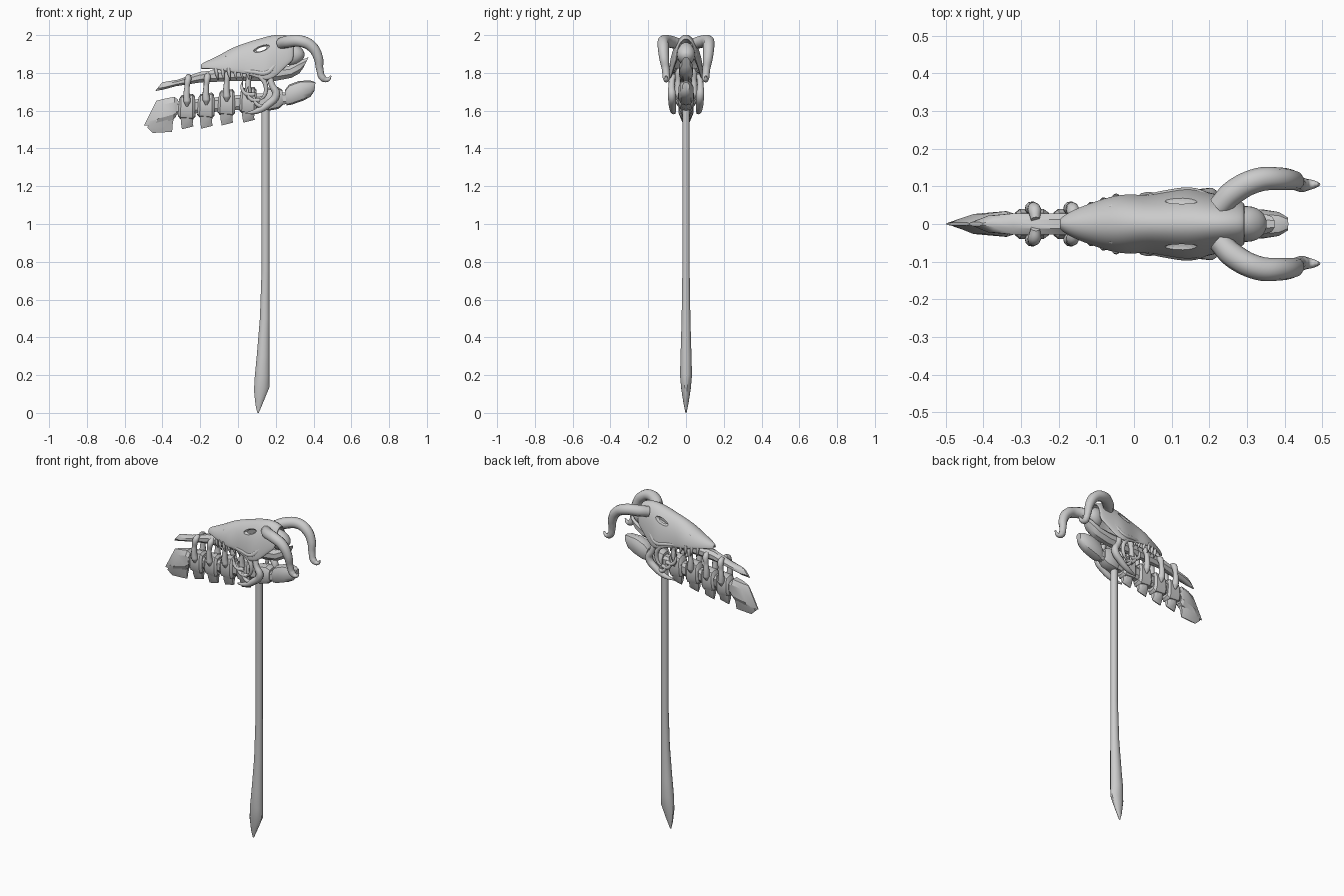
import bpy, bmesh, math
from mathutils import Vector


def finish(ob, angle=35):
    bpy.ops.object.select_all(action='DESELECT')
    ob.select_set(True)
    bpy.context.view_layer.objects.active = ob
    bpy.ops.object.shade_smooth_by_angle(angle=math.radians(angle))


def spow(v, p):
    return math.copysign(abs(v) ** p, v)


def loft(name, stations, n=12, p=1.0, arch=False, sub=0, angle=35):
    """Stations are (xa, za, xb, zb, half_width): a and b are opposite points of a ring."""
    bm = bmesh.new()
    rings = []
    for xa, za, xb, zb, hw in stations:
        a, b = Vector((xa, 0, za)), Vector((xb, 0, zb))
        ring = []
        for i in range(n):
            t = math.pi * i / (n - 1) if arch else 2 * math.pi * (i + .5) / n
            c, s = spow(math.cos(t), p), spow(math.sin(t), p)
            v = b + (a - b) * (s if arch else (s + 1) / 2)
            v.y = hw * c
            ring.append(bm.verts.new(v))
        rings.append(ring)
    for r, q in zip(rings, rings[1:]):
        for i in range(n - 1 if arch else n):
            j = (i + 1) % n
            bm.faces.new((r[i], r[j], q[j], q[i]))
    if not arch:
        bm.faces.new(rings[0])
        bm.faces.new(rings[-1])
    bmesh.ops.recalc_face_normals(bm, faces=bm.faces)
    me = bpy.data.meshes.new(name)
    bm.to_mesh(me)
    bm.free()
    ob = bpy.data.objects.new(name, me)
    bpy.context.collection.objects.link(ob)
    if arch:
        m = ob.modifiers.new("thickness", 'SOLIDIFY')
        m.thickness, m.offset = .014, 0
    if sub:
        ob.modifiers.new("smooth", 'SUBSURF').levels = sub
        ob.modifiers["smooth"].render_levels = sub
    finish(ob, angle)
    return ob


def tube(name, pts, side=1, res=6):
    """Tapered tube through points (x, y, z, radius)."""
    cu = bpy.data.curves.new(name, 'CURVE')
    cu.dimensions = '3D'
    cu.bevel_depth, cu.bevel_resolution = 1.0, 3
    cu.resolution_u, cu.use_fill_caps = res, True
    sp = cu.splines.new('BEZIER')
    sp.bezier_points.add(len(pts) - 1)
    for bp, (x, y, z, r) in zip(sp.bezier_points, pts):
        bp.co, bp.radius = (x, y * side, z), r
        bp.handle_left_type = bp.handle_right_type = 'AUTO'
    ob = bpy.data.objects.new(name, cu)
    bpy.context.collection.objects.link(ob)
    bpy.ops.object.select_all(action='DESELECT')
    ob.select_set(True)
    bpy.context.view_layer.objects.active = ob
    bpy.ops.object.convert(target='MESH')
    finish(bpy.context.view_layer.objects.active, 50)


# Shaft with a flared, pointed foot
loft("handle", [(.167, 1.66, .124, 1.66, .02), (.167, .75, .124, .75, .02),
                (.168, .5, .115, .5, .024), (.168, .3, .098, .3, .03),
                (.168, .2, .088, .2, .033), (.168, .137, .083, .12, .026),
                (.14, .07, .092, .04, .014), (.110, 0, .102, 0, .003)], n=12)

# Hollow skull with eye sockets and nostrils
skull = loft("skull", [(-.198, 1.838, -.198, 1.82, .008), (-.16, 1.858, -.16, 1.822, .032),
                       (-.10, 1.885, -.10, 1.815, .055), (-.04, 1.922, -.03, 1.80, .077),
                       (.02, 1.947, .03, 1.797, .069), (.08, 1.966, .09, 1.775, .08),
                       (.15, 1.988, .15, 1.755, .092), (.2, 1.998, .2, 1.775, .078),
                       (.25, 1.998, .25, 1.83, .065), (.295, 1.98, .295, 1.865, .052)],
             n=13, arch=True, sub=2, angle=60)
for s in (-1, 1):
    for nm, loc, sc, rot in (("eye_cutter", (.125, .068, 1.93), (.048, .028, .016), -.35),
                             ("nostril_cutter", (-.065, .066, 1.888), (.016, .02, .008), -.3)):
        bpy.ops.mesh.primitive_uv_sphere_add(segments=16, ring_count=10, radius=1,
                                             location=(loc[0], loc[1] * s, loc[2]),
                                             rotation=(0, rot, 0))
        cut = bpy.context.object
        cut.name, cut.scale = nm, sc
        cut.hide_render = True
        cut.hide_set(True)
        m = skull.modifiers.new("socket", 'BOOLEAN')
        m.operation, m.object, m.solver = 'DIFFERENCE', cut, 'EXACT'

# Rounded back of the skull
loft("cranium", [(.25, 1.96, .25, 1.84, .03), (.28, 1.968, .28, 1.835, .05),
                 (.32, 1.95, .31, 1.84, .05), (.345, 1.925, .335, 1.86, .036),
                 (.355, 1.90, .35, 1.88, .012)], n=14, sub=1)

# Upper beam running below the skull
loft("upper_beam", [(-.40, 1.752, -.44, 1.702, .006), (-.37, 1.757, -.395, 1.71, .024),
                    (-.32, 1.765, -.33, 1.728, .03), (-.2, 1.808, -.2, 1.747, .03),
                    (0, 1.83, 0, 1.755, .032), (.2, 1.835, .2, 1.755, .036),
                    (.27, 1.84, .285, 1.772, .04), (.33, 1.87, .325, 1.795, .036),
                    (.375, 1.885, .345, 1.825, .022)], n=8)

# Lower spine core, front blade and rear end piece
loft("spine_core", [(-.34, 1.65, -.34, 1.575, .028), (.05, 1.69, .05, 1.605, .03),
                    (.27, 1.70, .27, 1.635, .028)], n=8, p=.7)
loft("front_blade", [(-.43, 1.656, -.5, 1.518, .004), (-.385, 1.668, -.44, 1.52, .028),
                     (-.335, 1.677, -.345, 1.548, .036), (-.318, 1.66, -.328, 1.565, .03)],
     n=8, p=.7, angle=25)
loft("front_blade_edge", [(-.335, 1.565, -.47, 1.545, .024), (-.343, 1.52, -.485, 1.51, .014),
                          (-.345, 1.488, -.455, 1.482, .003)], n=8, p=.8, angle=25)
loft("rear_block", [(.14, 1.71, .14, 1.60, .036), (.165, 1.72, .165, 1.60, .045),
                    (.21, 1.725, .215, 1.61, .043), (.235, 1.71, .238, 1.63, .034)], n=10, p=.7)
loft("rear_end", [(.248, 1.708, .258, 1.628, .03), (.27, 1.738, .285, 1.632, .042),
                  (.325, 1.758, .35, 1.655, .04), (.385, 1.759, .385, 1.675, .033),
                  (.41, 1.75, .405, 1.705, .018)], n=10, p=.75)

# Four vertebrae, each with a lower spur and a pair of hooks
for x, top, bot, tip in ((-.27, 1.685, 1.555, 1.505), (-.168, 1.692, 1.562, 1.508),
                         (-.06, 1.71, 1.575, 1.525), (.055, 1.722, 1.585, 1.54)):
    loft("vertebra", [(x - .041, top - .022, x - .048, bot + .016, .031),
                      (x - .03, top - .004, x - .036, bot + .002, .041),
                      (x + .03, top + .004, x + .03, bot - .004, .041),
                      (x + .042, top - .01, x + .044, bot + .012, .031)], n=10, p=.65)
    loft("vertebra_spur", [(x + .036, bot + .02, x - .036, bot + .02, .03),
                           (x + .032, bot - .022, x - .034, bot - .022, .018),
                           (x + .036, tip + .012, x - .028, tip - .004, .003)],
         n=8, p=.7, angle=25)
    for s in (-1, 1):
        tube("hook", [(x + .008, .012, top + .10, .012), (x + .006, .036, top + .085, .018),
                      (x, .042, top + .04, .014), (x - .002, .042, top - .01, .018),
                      (x, .04, top - .035, .02), (x, .037, top - .062, .006)], s)

for s in (-1, 1):
    # Curled horns
    tube("horn", [(.225, .045, 1.955, .03), (.265, .085, 1.965, .033), (.33, .117, 1.968, .032),
                  (.39, .12, 1.94, .03), (.425, .116, 1.88, .026), (.433, .108, 1.82, .02),
                  (.45, .104, 1.772, .019), (.475, .105, 1.765, .012), (.492, .105, 1.785, .004)], s)
    # Cheek bones and lower jaw
    tube("cheek_bone", [(.0, .062, 1.815, .008), (.08, .076, 1.805, .013),
                        (.15, .082, 1.80, .015), (.2, .068, 1.845, .013), (.26, .045, 1.88, .006)], s)
    tube("lower_jaw", [(.165, .07, 1.79, .016), (.18, .076, 1.735, .017), (.202, .075, 1.685, .022),
                       (.155, .072, 1.63, .02), (.10, .068, 1.598, .015), (.04, .06, 1.585, .004)], s)
    # Curved fangs between the jaws
    for dx, dz in ((0, 0), (-.035, .03), (-.065, .06)):
        tube("jaw_fang", [(.15 + dx, .066, 1.625 + dz, .012), (.105 + dx, .074, 1.63 + dz, .011),
                          (.085 + dx, .072, 1.665 + dz, .008), (.09 + dx, .066, 1.70 + dz, .002)], s, 4)
    tube("cheek_fang", [(.11, .076, 1.79, .014), (.145, .08, 1.74, .013),
                        (.14, .078, 1.68, .01), (.105, .072, 1.65, .002)], s, 4)
    # Upper teeth
    for i in range(6):
        x = -.115 + i * .033
        y = (.05, .062, .072, .07, .067, .07)[i]
        tube("tooth", [(x, y - .004, 1.825, .01), (x + .002, y, 1.795, .009),
                       (x + .01, y - .004, 1.762, .002)], s, 3)
